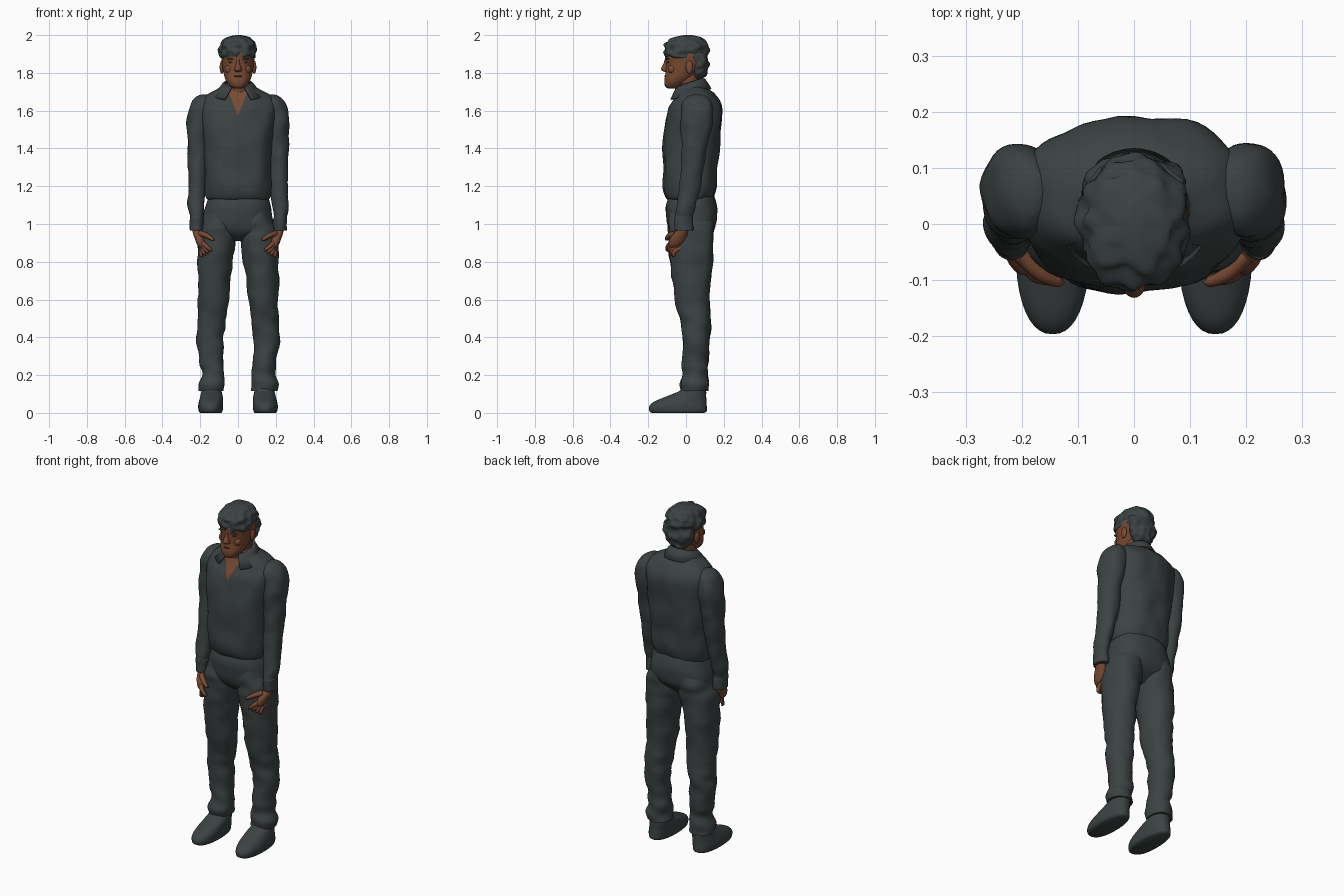
import bpy, bmesh, math
from mathutils import Vector, noise

cube = bpy.data.objects.get("Cube")
if cube:
    bpy.data.objects.remove(cube, do_unlink=True)


def material(name, r, g, b):
    m = bpy.data.materials.new(name)
    m.use_nodes = True
    m.diffuse_color = (r, g, b, 1)
    m.node_tree.nodes["Principled BSDF"].inputs["Base Color"].default_value = (r, g, b, 1)
    return m


SLATE = material("dark slate", 0.045, 0.055, 0.055)
SKIN = material("brown skin", 0.19, 0.068, 0.031)
LIP = material("dark lip", 0.11, 0.035, 0.02)
SIDES = (("left", 1), ("right", -1))


def finish(name, bm, mats, angle=50):
    bmesh.ops.recalc_face_normals(bm, faces=bm.faces)
    mesh = bpy.data.meshes.new(name)
    bm.to_mesh(mesh)
    bm.free()
    obj = bpy.data.objects.new(name, mesh)
    bpy.context.collection.objects.link(obj)
    for m in mats:
        mesh.materials.append(m)
    bpy.ops.object.select_all(action="DESELECT")
    obj.select_set(True)
    bpy.context.view_layer.objects.active = obj
    bpy.ops.object.shade_smooth_by_angle(angle=math.radians(angle))
    return obj


def spline(a, b, c, d, t):
    return [(2 * q + (r - p) * t + (2 * p - 5 * q + 4 * r - s) * t * t
             + (3 * q - p - 3 * r + s) * t ** 3) / 2 for p, q, r, s in zip(a, b, c, d)]


def loft(sections, power=2.0, side=1, steps=5, n=40, fold=0.0, freq=(12, 12, 12)):
    """Level oval rings (x, y, z, half width, half depth), smoothly joined and capped."""
    rows = []
    for i in range(len(sections) - 1):
        four = [sections[min(max(i + k, 0), len(sections) - 1)] for k in (-1, 0, 1, 2)]
        rows += [spline(*four, s / steps) for s in range(steps)]
    rows.append(sections[-1])
    bm = bmesh.new()
    rings = []
    for x, y, z, rx, ry in rows:
        ring = []
        for k in range(n):
            a = math.tau * k / n
            c, s = math.cos(a), math.sin(a)
            p = Vector((x * side + rx * math.copysign(abs(c) ** (2 / power), c),
                        y + ry * math.copysign(abs(s) ** (2 / power), s), z))
            if fold:
                w = noise.noise(Vector([u * f for u, f in zip(p, freq)]))
                p += Vector((c, s, 0)) * fold * w
            ring.append(bm.verts.new(p))
        rings.append(ring)
    for lo, hi in zip(rings, rings[1:]):
        for k in range(n):
            j = (k + 1) % n
            bm.faces.new((lo[k], lo[j], hi[j], hi[k]))
    bm.faces.new(rings[0])
    bm.faces.new(rings[-1])
    return bm


def ball(name, at, size, mat):
    bm = bmesh.new()
    bmesh.ops.create_uvsphere(bm, u_segments=20, v_segments=12, radius=1)
    bmesh.ops.scale(bm, vec=size, verts=bm.verts)
    bmesh.ops.translate(bm, vec=at, verts=bm.verts)
    return finish(name, bm, [mat])


def tube(name, points, mat):
    """Rounded tapering tube through (x, y, z, radius) points."""
    curve = bpy.data.curves.new(name, "CURVE")
    curve.dimensions = "3D"
    curve.bevel_depth = 1
    curve.bevel_resolution = 3
    curve.use_fill_caps = True
    curve.resolution_u = 6
    sp = curve.splines.new("BEZIER")
    sp.bezier_points.add(len(points) - 1)
    for bp, (x, y, z, r) in zip(sp.bezier_points, points):
        bp.co, bp.radius = (x, y, z), r
        bp.handle_left_type = bp.handle_right_type = "AUTO"
    curve.materials.append(mat)
    obj = bpy.data.objects.new(name, curve)
    bpy.context.collection.objects.link(obj)
    bpy.ops.object.select_all(action="DESELECT")
    obj.select_set(True)
    bpy.context.view_layer.objects.active = obj
    bpy.ops.object.convert(target="MESH")
    bpy.ops.object.shade_smooth_by_angle(angle=math.radians(60))


# Shirt body with an open V neck cut cleanly into its front
bm = loft([(0, .025, 1.125, .15, .11), (0, .02, 1.14, .168, .125), (0, .022, 1.2, .178, .142),
           (0, .022, 1.3, .18, .143), (0, .03, 1.4, .185, .15), (0, .035, 1.5, .195, .15),
           (0, .047, 1.6, .205, .142), (0, .055, 1.65, .197, .122), (0, .05, 1.69, .16, .1),
           (0, .035, 1.72, .1, .075), (0, .025, 1.745, .065, .06)],
          power=2.4, n=64, fold=.01, freq=(14, 14, 7))
SLOPE, V_Z = .4, 1.575
for s in (1, -1):
    bmesh.ops.bisect_plane(bm, geom=bm.verts[:] + bm.edges[:] + bm.faces[:],
                           plane_co=(0, 0, V_Z), plane_no=(s, 0, -SLOPE))
for f in bm.faces:
    c = f.calc_center_median()
    f.material_index = int(c.y < 0 and abs(c.x) < (c.z - V_Z) * SLOPE)
finish("shirt_body", bm, [SLATE, SKIN])

# Folded collar, wrapped round the back of the neck and open at the front
bm = bmesh.new()
rows = []
for k in range(33):
    a = math.radians(-152 + 304 * k / 32)
    s, c, d = math.sin(a), math.cos(a), (1 - math.cos(a)) / 2
    rows.append([bm.verts.new((.068 * s, .018 + .068 * c, 1.77 - .045 * d)),
                 bm.verts.new((.08 * s, .018 + .082 * c, 1.765 - .055 * d)),
                 bm.verts.new(((.1 + .05 * d) * s, .02 + .112 * c, 1.715 - .06 * d))])
for p, q in zip(rows, rows[1:]):
    for j in (0, 1):
        bm.faces.new((p[j], p[j + 1], q[j + 1], q[j]))
collar = finish("collar", bm, [SLATE])
thick = collar.modifiers.new("thickness", "SOLIDIFY")
thick.thickness, thick.offset = .008, 0

# Trouser seat
finish("trouser_seat", loft(
    [(0, .02, .91, .09, .05), (0, .025, .95, .165, .1), (0, .03, 1.0, .187, .128),
     (0, .03, 1.06, .18, .138), (0, .028, 1.11, .17, .132), (0, .03, 1.18, .15, .11)],
    power=2.3, fold=.006), [SLATE])

for label, s in SIDES:
    # Trouser leg with a rumpled bottom
    finish(label + "_trouser_leg", loft(
        [(.14, .045, .115, .067, .073), (.14, .045, .15, .067, .074), (.133, .047, .2, .063, .068),
         (.141, .05, .27, .063, .067), (.146, .053, .4, .07, .073), (.138, .048, .5, .074, .08),
         (.132, .033, .6, .08, .091), (.122, .028, .8, .091, .11), (.108, .025, .93, .104, .117),
         (.1, .03, 1.0, .092, .125), (.085, .03, 1.08, .07, .11)],
        side=s, fold=.012, freq=(11, 11, 16), power=2.15), [SLATE])

    # Shoe
    finish(label + "_shoe", loft(
        [(.145, -.042, 0, .056, .14), (.145, -.042, .01, .063, .152), (.145, -.042, .035, .066, .152),
         (.143, -.03, .06, .064, .138), (.14, .005, .09, .059, .102), (.14, .035, .115, .053, .072),
         (.14, .042, .14, .048, .06)], side=s, power=2.3), [SLATE])

    # Sleeve, ending in a cuff
    finish(label + "_sleeve", loft(
        [(.22, -.016, .965, .034, .044), (.221, -.015, .972, .038, .048), (.222, -.012, 1.03, .038, .05),
         (.222, -.01, 1.04, .036, .047), (.222, .0, 1.1, .042, .052), (.212, .028, 1.25, .052, .06),
         (.212, .046, 1.4, .058, .07), (.208, .054, 1.5, .063, .08), (.2, .06, 1.59, .067, .085),
         (.193, .06, 1.645, .055, .075), (.185, .06, 1.675, .035, .05), (.18, .06, 1.685, .015, .02)],
        side=s, fold=.01, freq=(14, 14, 14)), [SLATE])

    # Hand resting on the thigh
    finish(label + "_palm", loft(
        [(.182, -.068, .872, .014, .018), (.192, -.058, .89, .024, .034), (.204, -.042, .925, .026, .042),
         (.216, -.022, .96, .025, .033), (.22, -.015, .99, .024, .03)], side=s, n=24), [SKIN])
    for i, finger in enumerate(("index", "middle", "ring", "little")):
        y, z = .016 * i, -.01 * i
        tube(f"{label}_{finger}_finger",
             [(s * .195, -.072 + y, .905 + z, .012), (s * (.172 + y * .5), -.094 + y * .7, .885 + z, .012),
              (s * (.148 + y), -.1 + y * .7, .865 + z, .009),
              (s * (.138 + y), -.1 + y * .7, .856 + z, .003)], SKIN)
    tube(label + "_thumb", [(s * .2, -.055, .95, .016), (s * .165, -.09, .938, .013),
                            (s * .135, -.103, .92, .01), (s * .125, -.104, .914, .003)], SKIN)

    # Ear, eye, brow and cheek
    ball(label + "_ear", (s * .086, .018, 1.83), (.011, .02, .034), SKIN)
    ball(label + "_eye", (s * .034, -.093, 1.857), (.016, .008, .006), SLATE)
    ball(label + "_brow", (s * .036, -.097, 1.875), (.023, .01, .005), SLATE)
    ball(label + "_cheek", (s * .045, -.072, 1.82), (.026, .024, .026), SKIN)

# Neck
finish("neck", loft([(0, .03, 1.62, .065, .06), (0, .015, 1.7, .058, .062),
                     (0, .01, 1.76, .058, .062), (0, .015, 1.84, .06, .07)]), [SKIN])

# Head
finish("head", loft(
    [(0, -.072, 1.717, .022, .024), (0, -.066, 1.73, .042, .045), (0, -.045, 1.76, .064, .07),
     (0, -.02, 1.8, .077, .088), (0, 0, 1.85, .084, .107), (0, 0, 1.9, .088, .11),
     (0, 0, 1.95, .078, .098), (0, 0, 1.98, .045, .055)], power=2.15), [SKIN])
finish("nose", loft(
    [(0, -.1, 1.806, .014, .014), (0, -.108, 1.813, .02, .02), (0, -.11, 1.825, .018, .021),
     (0, -.103, 1.85, .01, .016), (0, -.1, 1.88, .009, .01)], n=20), [SKIN])
ball("upper_lip", (0, -.102, 1.782), (.028, .012, .006), LIP)
ball("lower_lip", (0, -.1, 1.771), (.024, .013, .007), LIP)

# Short wavy hair: crown and nape
WAVES = dict(fold=.016, freq=(28, 28, 32), n=64)
finish("hair_crown", loft(
    [(0, .004, 1.878, .086, .105), (0, .002, 1.89, .095, .115), (0, .002, 1.92, .099, .119),
     (0, .002, 1.95, .095, .115), (0, .005, 1.975, .076, .094), (0, .012, 1.992, .048, .06),
     (0, .015, 2.0, .016, .02)], **WAVES), [SLATE])
finish("hair_nape", loft(
    [(0, .055, 1.77, .04, .03), (0, .06, 1.785, .06, .042), (0, .064, 1.82, .078, .05),
     (0, .066, 1.86, .09, .054), (0, .062, 1.91, .09, .054)], **WAVES), [SLATE])
